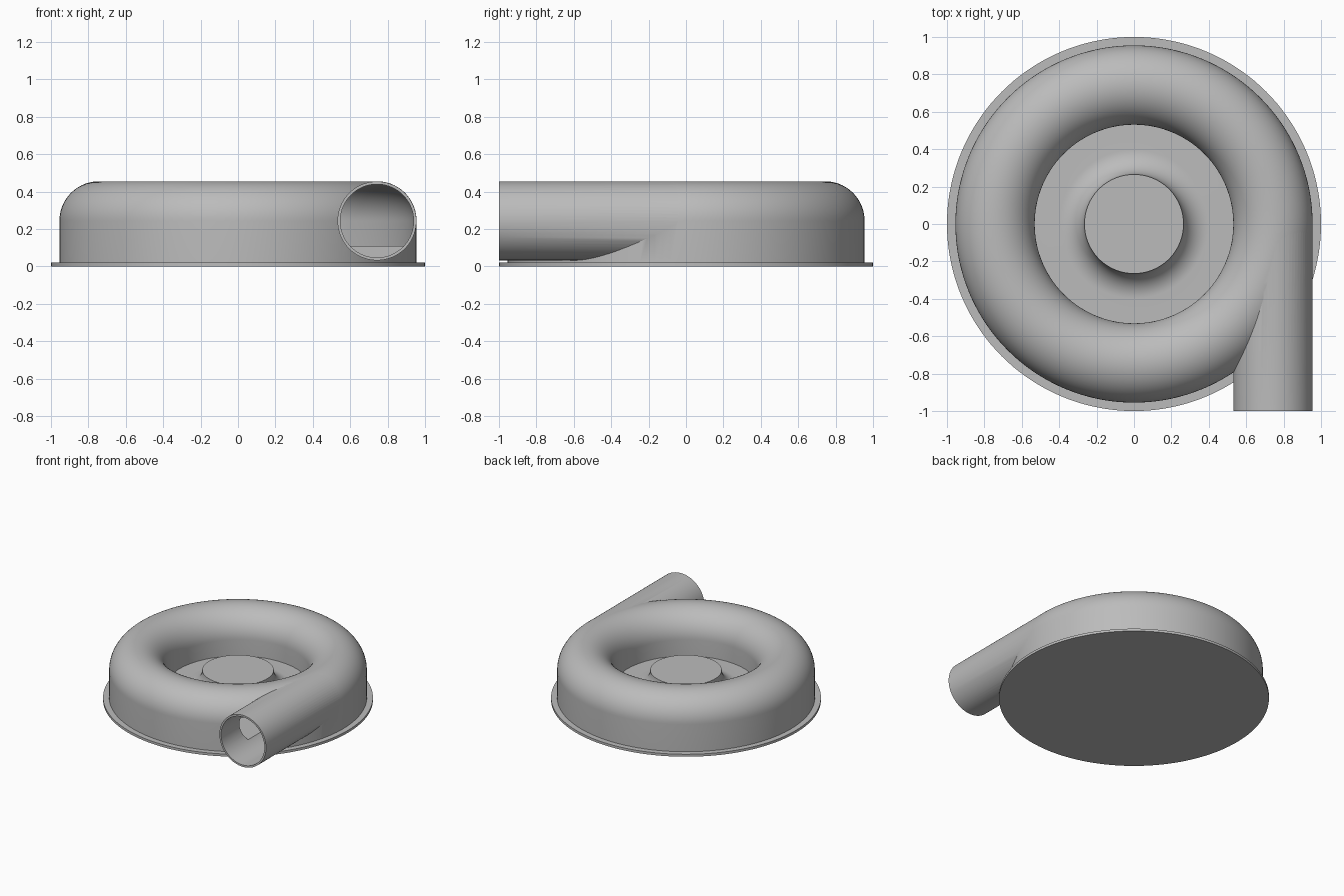
import bpy, bmesh, math
from mathutils import Matrix, Vector

cube = bpy.data.objects.get("Cube")
if cube:
    bpy.data.objects.remove(cube, do_unlink=True)

# Main sizes: channel ring radius, channel height, outer and bore radii
RING, MID = 0.743, 0.243
OUTER, BORE = 0.212, 0.197
FLOOR, HUB, FILLET = 0.11, 0.265, 0.133

grey = bpy.data.materials.new("cast_grey")
grey.use_nodes = True
colour = (0.5, 0.5, 0.5, 1)
grey.diffuse_color = colour
grey.node_tree.nodes["Principled BSDF"].inputs["Base Color"].default_value = colour


def finish(bm, name):
    bmesh.ops.remove_doubles(bm, verts=bm.verts, dist=1e-5)
    bmesh.ops.recalc_face_normals(bm, faces=bm.faces)
    mesh = bpy.data.meshes.new(name)
    bm.to_mesh(mesh)
    bm.free()
    mesh.materials.append(grey)
    ob = bpy.data.objects.new(name, mesh)
    bpy.context.collection.objects.link(ob)
    return ob


def arc(cx, cz, r, start, end, steps):
    angles = [math.radians(start + (end - start) * i / steps) for i in range(steps + 1)]
    return [(cx + r * math.cos(a), cz + r * math.sin(a)) for a in angles]


def lathe(name, profile, closed=False):
    bm = bmesh.new()
    vs = [bm.verts.new((x, 0, z)) for x, z in profile]
    edges = [bm.edges.new(pair) for pair in zip(vs, vs[1:])]
    if closed:
        edges.append(bm.edges.new((vs[-1], vs[0])))
    bmesh.ops.spin(bm, geom=vs + edges, cent=(0, 0, 0), axis=(0, 0, 1),
                   angle=math.tau, steps=144)
    return finish(bm, name)


def pipe(name, radius, y0, y1):
    bm = bmesh.new()
    place = Matrix.Translation(Vector((RING, (y0 + y1) / 2, MID))) @ Matrix.Rotation(math.pi / 2, 4, "X")
    bmesh.ops.create_cone(bm, cap_ends=True, segments=72, radius1=radius,
                          radius2=radius, depth=y1 - y0, matrix=place)
    return finish(bm, name)


def combine(target, other, operation):
    mod = target.modifiers.new(operation.lower(), "BOOLEAN")
    mod.object, mod.operation, mod.solver = other, operation, "EXACT"
    bpy.context.view_layer.objects.active = target
    bpy.ops.object.modifier_apply(modifier=mod.name)
    bpy.data.objects.remove(other, do_unlink=True)


# Flanged housing with a rounded ring and a flared central hub
profile = [(0, 0), (1, 0), (1, 0.02), (RING + OUTER, 0.02)]
profile += arc(RING, MID, OUTER, 0, 180, 36)
profile += [(RING - OUTER, FLOOR)]
profile += arc(HUB + FILLET, FLOOR + FILLET, FILLET, 270, 180, 16)
profile += [(0, FLOOR + FILLET)]
housing = lathe("volute_housing", profile)

# Outlet pipe, tangent to the ring
combine(housing, pipe("outlet_pipe", OUTER - 0.001, -1, 0), "UNION")

# Hollow ring channel and outlet bore
channel = [(RING + BORE, FLOOR)] + arc(RING, MID, BORE, 0, 180, 36) + [(RING - BORE, FLOOR)]
combine(housing, lathe("channel_cutter", channel, closed=True), "DIFFERENCE")
combine(housing, pipe("bore_cutter", BORE - 0.001, -1.1, 0), "DIFFERENCE")

# Smooth shading with crisp edges
bpy.ops.object.select_all(action="DESELECT")
housing.select_set(True)
bpy.context.view_layer.objects.active = housing
bpy.ops.object.shade_smooth_by_angle(angle=math.radians(30))
